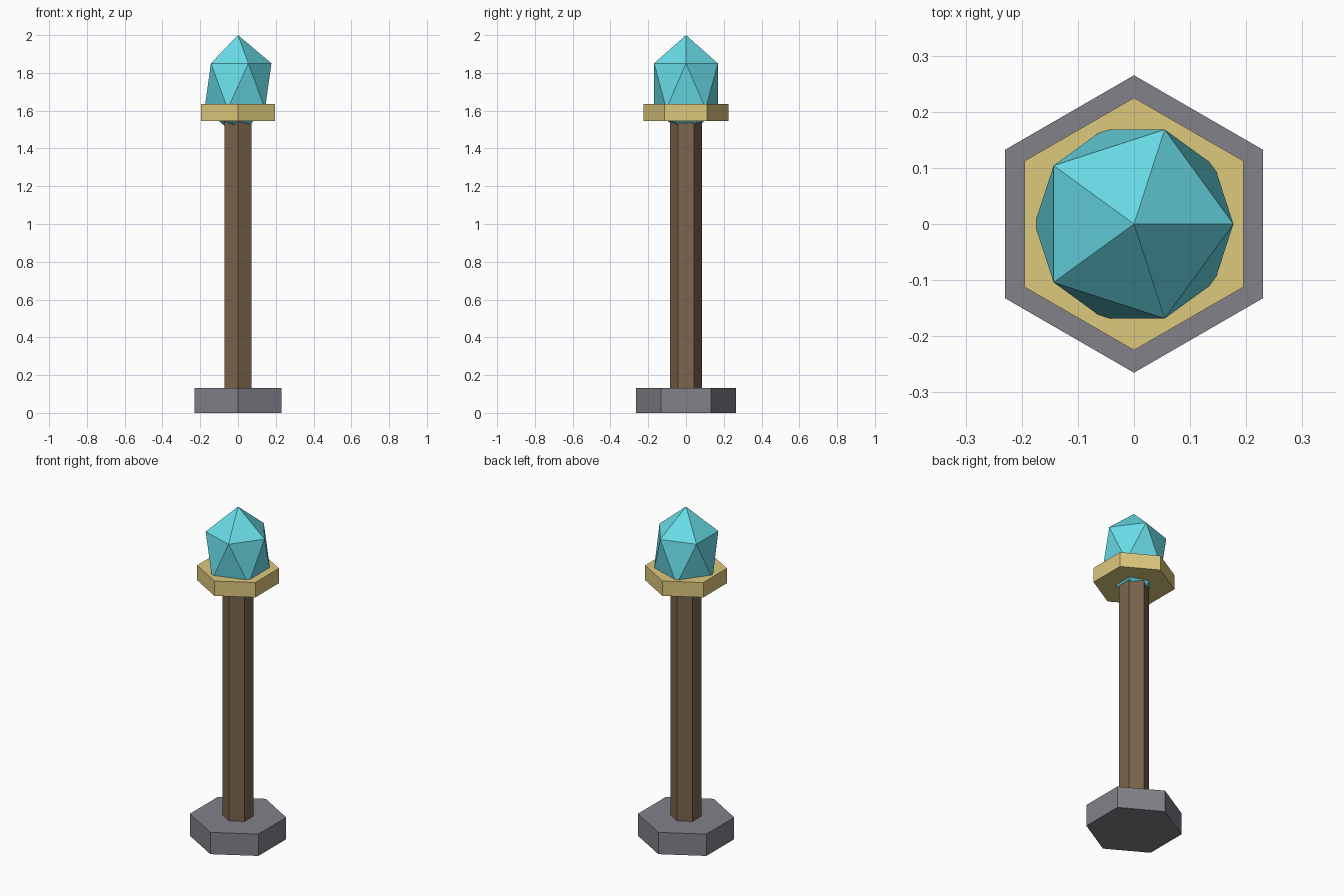
import bpy

if "Cube" in bpy.data.objects:
    bpy.data.objects.remove(bpy.data.objects["Cube"])


def material(name, rgb):
    m = bpy.data.materials.new(name)
    m.diffuse_color = (*rgb, 1)
    m.use_nodes = True
    m.node_tree.nodes["Principled BSDF"].inputs["Base Color"].default_value = m.diffuse_color
    return m


def finish(name, mat):
    o = bpy.context.object
    o.name = name
    o.data.materials.append(mat)
    return o


def hex_prism(name, radius, z0, z1, mat):
    bpy.ops.mesh.primitive_cylinder_add(vertices=6, radius=radius, depth=z1 - z0,
                                        location=(0, 0, (z0 + z1) / 2))
    return finish(name, mat)


stone = material("stone", (0.22, 0.22, 0.25))
wood = material("wood", (0.20, 0.13, 0.075))
gold = material("gold", (0.72, 0.58, 0.2))
glow = material("crystal_blue", (0.14, 0.72, 0.8))

# Foot, shaft and collar are hexagonal prisms
hex_prism("base", 0.265, 0.0, 0.132, stone)
hex_prism("pole", 0.084, 0.132, 1.546, wood)
hex_prism("collar", 0.225, 1.546, 1.636, gold)

# Crystal: stretched icosahedron sitting through the collar
bpy.ops.mesh.primitive_ico_sphere_add(subdivisions=1, radius=1, location=(0, 0, 1.73))
crystal = finish("crystal", glow)
crystal.scale = (0.198, 0.198, 0.27)
